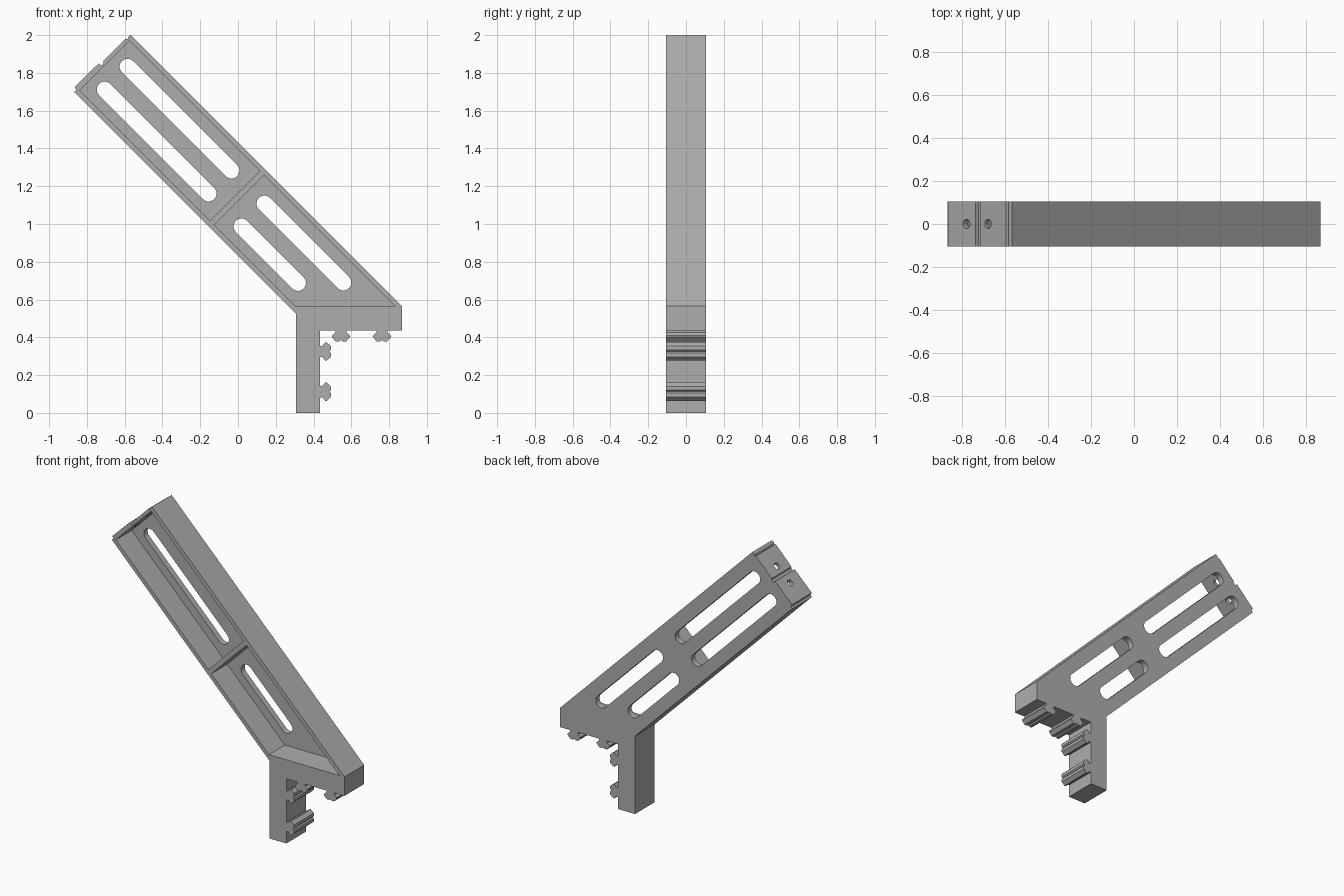
import bpy, bmesh, math
from mathutils import Vector, Matrix

if "Cube" in bpy.data.objects:
    bpy.data.objects.remove(bpy.data.objects["Cube"], do_unlink=True)

HALF = 0.105      # half of the bracket's depth
FLOOR = 0.065     # y where the thin back plate starts

grey = bpy.data.materials.new("plain grey")
grey.use_nodes = True
grey.diffuse_color = (0.42, 0.42, 0.42, 1)
grey.node_tree.nodes["Principled BSDF"].inputs["Base Color"].default_value = (0.42, 0.42, 0.42, 1)


def diag(s, d):
    """Arm coordinates (across, along the 45 degree arm) to x, z."""
    return ((s + d) / 2, (s - d) / 2)


def add_object(name, bm):
    bmesh.ops.recalc_face_normals(bm, faces=bm.faces)
    mesh = bpy.data.meshes.new(name)
    bm.to_mesh(mesh)
    bm.free()
    mesh.materials.append(grey)
    obj = bpy.data.objects.new(name, mesh)
    bpy.context.collection.objects.link(obj)
    return obj


def prism(name, outline, y0=-HALF, y1=HALF):
    """Extrude an x, z outline along y."""
    bm = bmesh.new()
    face = bm.faces.new([bm.verts.new((x, y0, z)) for x, z in outline])
    new = bmesh.ops.extrude_face_region(bm, geom=[face])["geom"]
    verts = [v for v in new if isinstance(v, bmesh.types.BMVert)]
    bmesh.ops.translate(bm, verts=verts, vec=(0, y1 - y0, 0))
    return add_object(name, bm)


def slot_outline(s, d0, d1, r=0.042, steps=10):
    """Round-ended slot running along the arm."""
    pts = []
    for d, start in ((d0, math.pi / 4), (d1, math.pi * 5 / 4)):
        cx, cz = diag(s, d)
        for i in range(steps + 1):
            a = start + math.pi * i / steps
            pts.append((cx + r * math.cos(a), cz + r * math.sin(a)))
    return pts


def cut(body, cutter):
    cutter.hide_render = True
    mod = body.modifiers.new("cut", 'BOOLEAN')
    mod.operation = 'DIFFERENCE'
    mod.solver = 'EXACT'
    mod.object = cutter
    bpy.context.view_layer.objects.active = body
    bpy.ops.object.modifier_apply(modifier=mod.name)
    bpy.data.objects.remove(cutter, do_unlink=True)


# Body: foot, shelf and slanted arm, with a stepped end
end_steps = [(1.433, -2.57), (1.41, -2.572), (1.392, -2.562), (1.385, -2.577),
             (1.148, -2.575), (1.14, -2.562), (1.115, -2.562), (1.111, -2.588),
             (0.862, -2.59), (0.85, -2.56), (0.832, -2.568)]
outline = [(0.307, 0), (0.434, 0), (0.434, 0.437), (0.868, 0.437), (0.868, 0.565)]
outline += [diag(s, d) for s, d in end_steps] + [(0.307, 0.525)]
body = prism("bracket_body", outline)

# Open pockets on the front
LOW, HIGH = 0.868, 1.395
cut(body, prism("upper_pocket", [diag(LOW, -2.545), diag(HIGH, -2.545),
                                 diag(HIGH, -1.165), diag(LOW, -1.165)], -0.2, FLOOR))
cut(body, prism("lower_pocket", [diag(LOW, -1.12), diag(HIGH, -1.12),
                                 (HIGH - 0.564, 0.564), (LOW - 0.564, 0.564)], -0.2, FLOOR))

# Long slots through the back plate
for s, d0, d1 in ((1.248, -2.418, -1.317), (1.006, -2.418, -1.317),
                  (1.248, -0.969, -0.132), (1.006, -0.969, -0.37)):
    cut(body, prism("slot", slot_outline(s, d0, d1), 0, 0.2))

# Screw holes in the arm's end wall
for s in (1.03, 1.217):
    x, z = diag(s, -2.56)
    bm = bmesh.new()
    bmesh.ops.create_cone(bm, cap_ends=True, segments=20, radius1=0.022, radius2=0.022,
                          depth=0.1, matrix=Matrix.Translation((x, 0, z))
                          @ Matrix.Rotation(-math.pi / 4, 4, 'Y'))
    cut(body, add_object("screw_hole", bm))

# Hooked rails under the shelf and on the foot: (offset along face, height)
half_rail = [(0.03, -0.005), (0.03, 0.012), (0.048, 0.028), (0.048, 0.036),
             (0.028, 0.058), (0.008, 0.058)]
rail = half_rail + [(0, 0.05)] + [(-a, h) for a, h in reversed(half_rail)]
for i, x in enumerate((0.545, 0.762)):
    prism(f"shelf_rail_{i + 1}", [(x + a, 0.437 - h) for a, h in rail])
for i, z in enumerate((0.112, 0.325)):
    prism(f"foot_rail_{i + 1}", [(0.434 + h, z + a) for a, h in rail])
